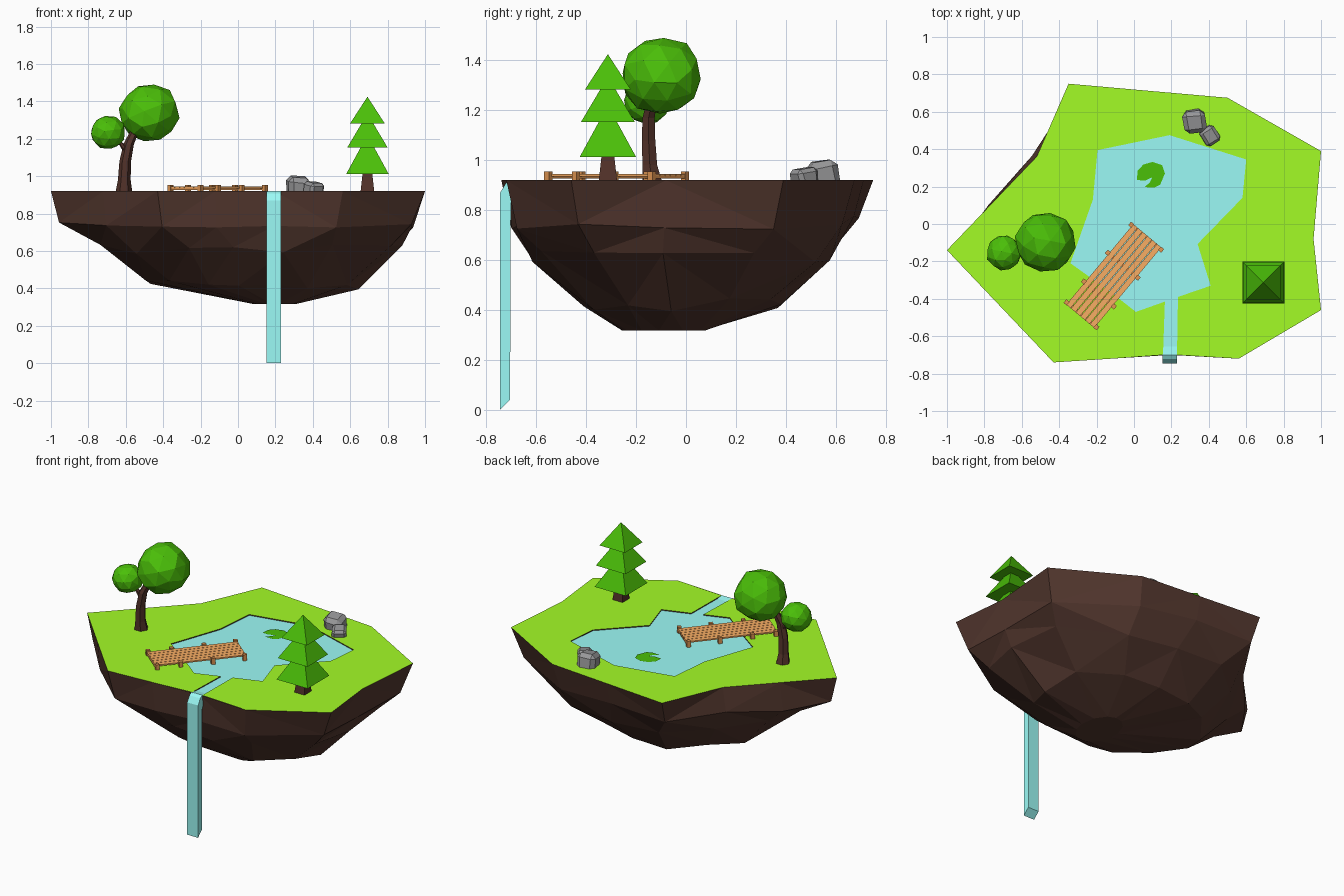
import bpy, bmesh, math, random
from mathutils import Vector, Matrix

if "Cube" in bpy.data.objects:
    bpy.data.objects.remove(bpy.data.objects["Cube"])

random.seed(4)
TOP = 0.92


def mat(name, r, g, b):
    m = bpy.data.materials.new(name)
    m.diffuse_color = [(c / 255) ** 2.2 for c in (r, g, b)] + [1]
    m.use_nodes = True
    m.node_tree.nodes["Principled BSDF"].inputs["Base Color"].default_value = m.diffuse_color
    return m


GRASS = mat("grass_green", 162, 252, 42)
EARTH = mat("earth_brown", 84, 58, 50)
WATER = mat("water_blue", 154, 250, 246)
LEAF = mat("leaf_green", 76, 190, 17)
BARK = mat("bark_brown", 84, 54, 46)
WOOD = mat("plank_wood", 248, 172, 100)
POST = mat("post_wood", 226, 150, 84)
STONE = mat("stone_grey", 150, 150, 152)


def finish(name, bm, *mats):
    me = bpy.data.meshes.new(name)
    bm.to_mesh(me)
    bm.free()
    ob = bpy.data.objects.new(name, me)
    bpy.context.collection.objects.link(ob)
    for m in mats:
        me.materials.append(m)
    return ob


def loft(name, rings, m, cap_start=True, cap_end=True, tri=False):
    bm = bmesh.new()
    vs = [[bm.verts.new(p) for p in r] for r in rings]
    n = len(vs[0])
    for a, b in zip(vs, vs[1:]):
        for i in range(n):
            j = (i + 1) % n
            bm.faces.new((a[i], a[j], b[j], b[i]))
    if cap_start:
        bm.faces.new(vs[0][::-1])
    if cap_end:
        bm.faces.new(vs[-1])
    if tri:
        bmesh.ops.triangulate(bm, faces=[f for f in bm.faces if len(f.verts) == 4])
    bmesh.ops.recalc_face_normals(bm, faces=bm.faces)
    return finish(name, bm, m)


def flat(name, pts, z, m):
    bm = bmesh.new()
    f = bm.faces.new([bm.verts.new((x, y, z)) for x, y in pts])
    f.normal_update()
    if f.normal.z < 0:
        f.normal_flip()
    bmesh.ops.triangulate(bm, faces=bm.faces)
    return finish(name, bm, m)


def ball(name, centre, size, subdiv, m, jitter):
    bm = bmesh.new()
    bmesh.ops.create_icosphere(bm, subdivisions=subdiv, radius=1)
    turn = Matrix.Rotation(random.uniform(0, 3), 3, (0.4, 0.3, 1))
    for v in bm.verts:
        p = turn @ v.co * random.uniform(1 - jitter, 1 + jitter * 0.5)
        v.co = Vector(centre) + Vector([p[i] * size[i] for i in range(3)])
    return finish(name, bm, m)


def boulder(name, centre, size, angle):
    # Chipped block: a jittered cube with bevelled edges
    bm = bmesh.new()
    bmesh.ops.create_cube(bm, size=2)
    turn = Matrix.Rotation(angle, 3, 'Z') @ Matrix.Rotation(0.15, 3, 'X')
    for v in bm.verts:
        p = turn @ Vector([c * random.uniform(0.72, 0.92) for c in v.co])
        v.co = Vector(centre) + Vector([p[i] * size[i] for i in range(3)])
    bmesh.ops.bevel(bm, geom=bm.edges[:], offset=min(size) * 0.35, segments=1, affect='EDGES')
    return finish(name, bm, STONE)


def boxes(name, items, place, m):
    bm = bmesh.new()
    for c, s in items:
        bmesh.ops.create_cube(bm, size=1, matrix=place @ Matrix.Translation(c) @ Matrix.Diagonal((*s, 1)))
    return finish(name, bm, m)


# Island underside: the rim blends into ellipses further down
rim = [(0.2, -0.70), (0.56, -0.72), (1, -0.46), (0.96, -0.08), (1, 0.39), (0.5, 0.675),
       (0.08, 0.712), (-0.35, 0.75), (-0.52, 0.36), (-0.76, 0.11), (-1, -0.14),
       (-0.72, -0.435), (-0.43, -0.74), (-0.12, -0.72)]
# z, x range, y range, blend towards ellipse
levels = [(0.75, -0.95, 0.95, -0.71, 0.69, 0.22), (0.61, -0.72, 0.87, -0.62, 0.57, 0.6),
          (0.42, -0.48, 0.63, -0.40, 0.37, 0.8), (0.318, 0.08, 0.31, -0.25, 0.07, 1)]
rings = [[(x, y, TOP) for x, y in rim]]
for z, x0, x1, y0, y1, t in levels:
    ring = []
    for x, y in rim:
        y /= 0.745
        a = math.atan2(y, x)
        u = x * (1 - t) + math.cos(a) * 1.05 * t
        v = y * (1 - t) + math.sin(a) * 1.05 * t
        dz = random.uniform(-0.03, 0.03) if z > 0.35 else 0
        ring.append(((x0 + x1) / 2 + u * (x1 - x0) / 2, (y0 + y1) / 2 + v * (y1 - y0) / 2, z + dz))
    rings.append(ring)
loft("island_rock", rings, EARTH, cap_start=False, tri=True)

# Grass with the pond and stream cut out, plus the pond bank
pond = [(0.155, -0.70), (0.165, -0.415), (0.01, -0.47), (-0.13, -0.36), (-0.34, -0.21),
        (-0.22, 0.13), (-0.195, 0.395), (0.19, 0.475), (0.60, 0.345), (0.58, 0.14),
        (0.34, -0.107), (0.41, -0.33), (0.235, -0.39), (0.23, -0.70)]
flat("grass", rim[1:] + pond, TOP, GRASS)
bm = bmesh.new()
hi = [bm.verts.new((x, y, TOP)) for x, y in pond]
lo = [bm.verts.new((x, y, TOP - 0.02)) for x, y in pond]
for i in range(len(pond) - 1):
    bm.faces.new((hi[i], lo[i], lo[i + 1], hi[i + 1]))
finish("pond_bank", bm, EARTH)

# Water surface and waterfall
flat("pond_water", pond, TOP - 0.006, WATER)
fall = [(-0.65, 0.913), (-0.70, 0.921), (-0.722, 0.908), (-0.745, 0.87), (-0.745, 0.0),
        (-0.705, 0.04), (-0.702, 0.83), (-0.68, 0.89)]
loft("waterfall", [[(x, y, z) for y, z in fall] for x in (0.152, 0.231)], WATER)

# Lily pad
flat("lily_pad", [(0.015, 0.235), (0.02, 0.285), (0.05, 0.318), (0.10, 0.332), (0.15, 0.315), (0.165, 0.27),
                  (0.14, 0.21), (0.11, 0.195), (0.055, 0.197), (0.085, 0.222), (0.098, 0.25), (0.06, 0.232)],
     TOP - 0.002, LEAF)

# Dock: long planks over cross beams, with posts down both sides
dock = Matrix.Translation((-0.108, -0.278, 0)) @ Matrix.Rotation(math.radians(50.2), 4, 'Z')
stations = [-0.27, -0.125, 0.075, 0.27]
boxes("dock_planks", [((0, (i - 2.5) * 0.033, 0.94), (0.56, 0.030, 0.009)) for i in range(6)], dock, WOOD)
boxes("dock_beams", [((x, 0, 0.931), (0.02, 0.2, 0.01)) for x in stations], dock, POST)
boxes("dock_posts", [((x, s * 0.104, 0.927), (0.024, 0.022, 0.054)) for x in stations for s in (-1, 1)],
      dock, POST)


# Leafy tree: bent trunk, side branch and two crowns
def limb(name, path, sides=6):
    loft(name, [[(x + r * math.cos(k * math.tau / sides), y + r * math.sin(k * math.tau / sides), z)
                 for k in range(sides)] for x, y, z, r in path], BARK)


limb("tree_trunk", [(-0.61, -0.135, 0.915, 0.045), (-0.608, -0.145, 0.98, 0.034), (-0.603, -0.15, 1.08, 0.031),
                    (-0.585, -0.15, 1.17, 0.028), (-0.54, -0.13, 1.27, 0.022)])
limb("tree_branch", [(-0.595, -0.15, 1.13, 0.018), (-0.625, -0.153, 1.175, 0.014), (-0.67, -0.155, 1.21, 0.012)])
ball("tree_crown_large", (-0.475, -0.097, 1.337), (0.164, 0.167, 0.159), 2, LEAF, 0.06)
ball("tree_crown_small", (-0.695, -0.155, 1.235), (0.095, 0.097, 0.093), 2, LEAF, 0.05)


# Pine: square trunk and three stacked pyramids
def square_cone(name, z0, z1, h0, h1, m):
    bm = bmesh.new()
    bmesh.ops.create_cone(bm, cap_ends=True, segments=4, radius1=h0 * math.sqrt(2), radius2=h1 * math.sqrt(2),
                          depth=z1 - z0, matrix=Matrix.Translation((0.692, -0.313, (z0 + z1) / 2))
                          @ Matrix.Rotation(math.pi / 4, 4, 'Z'))
    bmesh.ops.remove_doubles(bm, verts=bm.verts, dist=1e-5)
    finish(name, bm, m)


square_cone("pine_trunk", 0.915, 1.03, 0.037, 0.024, BARK)
for i, (z0, z1, h) in enumerate([(1.013, 1.22, 0.113), (1.153, 1.335, 0.108), (1.283, 1.425, 0.092)]):
    square_cone(f"pine_tier_{i + 1}", z0, z1, h, 0, LEAF)

# Boulders beside the pond
boulder("boulder_large", (0.32, 0.548, 0.94), (0.073, 0.073, 0.07), 0.15)
boulder("boulder_small", (0.405, 0.475, 0.928), (0.055, 0.055, 0.045), 0.6)
